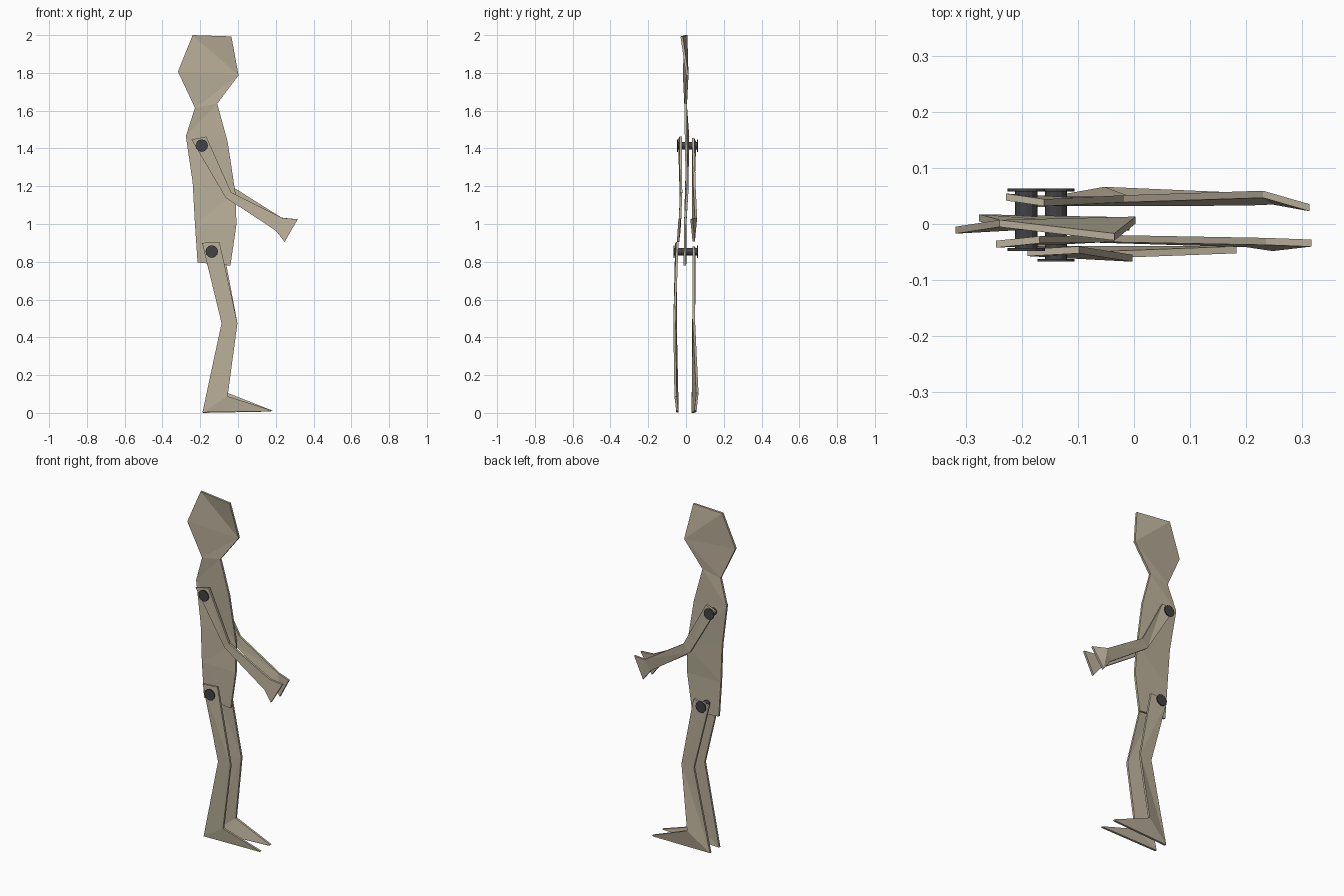
import bpy, bmesh, math
from mathutils import Matrix


def material(name, rgb):
    m = bpy.data.materials.new(name)
    m.diffuse_color = (*rgb, 1)
    return m


CARD = material("tan_board", (0.49, 0.43, 0.32))
METAL = material("dark_pin", (0.055, 0.055, 0.06))
THICK = 0.0125


def finish(name, bm, mat):
    bmesh.ops.recalc_face_normals(bm, faces=bm.faces)
    me = bpy.data.meshes.new(name)
    bm.to_mesh(me)
    bm.free()
    me.materials.append(mat)
    ob = bpy.data.objects.new(name, me)
    bpy.context.collection.objects.link(ob)
    return ob


def plate(name, sections, diagonals):
    """Bent board: each section is xl, zl, yl, xr, zr, yr; diagonals fold each quad."""
    bm = bmesh.new()
    layers = []
    for off in (-THICK / 2, THICK / 2):
        layers.append([(bm.verts.new((a, c + off, b)), bm.verts.new((d, f + off, e)))
                       for a, b, c, d, e, f in sections])
    for rows in layers:
        for (l0, r0), (l1, r1), d in zip(rows, rows[1:], diagonals):
            tris = ((l0, r0, r1), (l0, r1, l1)) if d == "l" else ((l0, r0, l1), (r0, r1, l1))
            for t in tris:
                bm.faces.new(t)
    # Rim between the two layers
    outlines = [[s[0] for s in rows] + [s[1] for s in reversed(rows)] for rows in layers]
    n = len(outlines[0])
    for i in range(n):
        j = (i + 1) % n
        bm.faces.new((outlines[0][i], outlines[0][j], outlines[1][j], outlines[1][i]))
    return finish(name, bm, CARD)


def pin(name, x, z, y0, y1):
    """Shaft along y with a flat head at both ends."""
    bm = bmesh.new()
    head = 0.005
    for ya, yb, r in ((y0 + head, y1 - head, 0.02),
                      (y0, y0 + head, 0.033), (y1 - head, y1, 0.033)):
        bmesh.ops.create_cone(bm, cap_ends=True, segments=12, radius1=r, radius2=r,
                              depth=yb - ya,
                              matrix=Matrix.Translation((x, (ya + yb) / 2, z))
                              @ Matrix.Rotation(math.pi / 2, 4, 'X'))
    return finish(name, bm, METAL)


# Head and torso in one board
plate("head_and_torso", [
    (-0.24, 2.0, 0.001, -0.035, 1.993, -0.023),
    (-0.318, 1.807, -0.011, 0.003, 1.787, 0.007),
    (-0.228, 1.615, -0.002, -0.11, 1.637, -0.002),
    (-0.276, 1.465, 0.011, -0.055, 1.436, 0.0),
    (-0.24, 1.22, 0.002, -0.014, 1.165, 0.006),
    (-0.228, 1.0, -0.004, -0.008, 1.0, -0.005),
    (-0.214, 0.796, -0.004, -0.04, 0.78, -0.006),
], "lrrlrl")

# Arms
plate("near_arm", [
    (-0.246, 1.447, -0.036, -0.168, 1.463, -0.028),
    (-0.066, 1.14, -0.027, -0.036, 1.168, -0.026),
    (0.2, 0.965, -0.035, 0.235, 1.032, -0.031),
    (0.247, 0.905, -0.042, 0.316, 1.025, -0.034),
], "rlr")
plate("far_arm", [
    (-0.228, 1.435, 0.048, -0.16, 1.455, 0.038),
    (-0.055, 1.145, 0.038, -0.018, 1.19, 0.045),
    (0.2, 0.97, 0.039, 0.23, 1.034, 0.053),
    (0.247, 0.908, 0.041, 0.313, 1.025, 0.029),
], "rlr")

# Legs with pointed feet
plate("near_leg", [
    (-0.19, 0.9, -0.051, -0.098, 0.905, -0.046),
    (-0.087, 0.475, -0.055, -0.003, 0.475, -0.061),
    (-0.188, 0.003, -0.045, -0.055, 0.088, -0.055),
    (0.176, 0.009, -0.046, 0.183, 0.012, -0.046),
], "lrl")
plate("far_leg", [
    (-0.185, 0.87, 0.045, -0.08, 0.88, 0.04),
    (-0.082, 0.475, 0.039, -0.004, 0.48, 0.042),
    (-0.186, 0.0, 0.036, -0.053, 0.105, 0.06),
    (0.172, 0.007, 0.05, 0.18, 0.013, 0.05),
], "lrl")

# Joint pins
pin("shoulder_pin", -0.192, 1.415, -0.048, 0.063)
pin("hip_pin", -0.139, 0.854, -0.067, 0.063)
